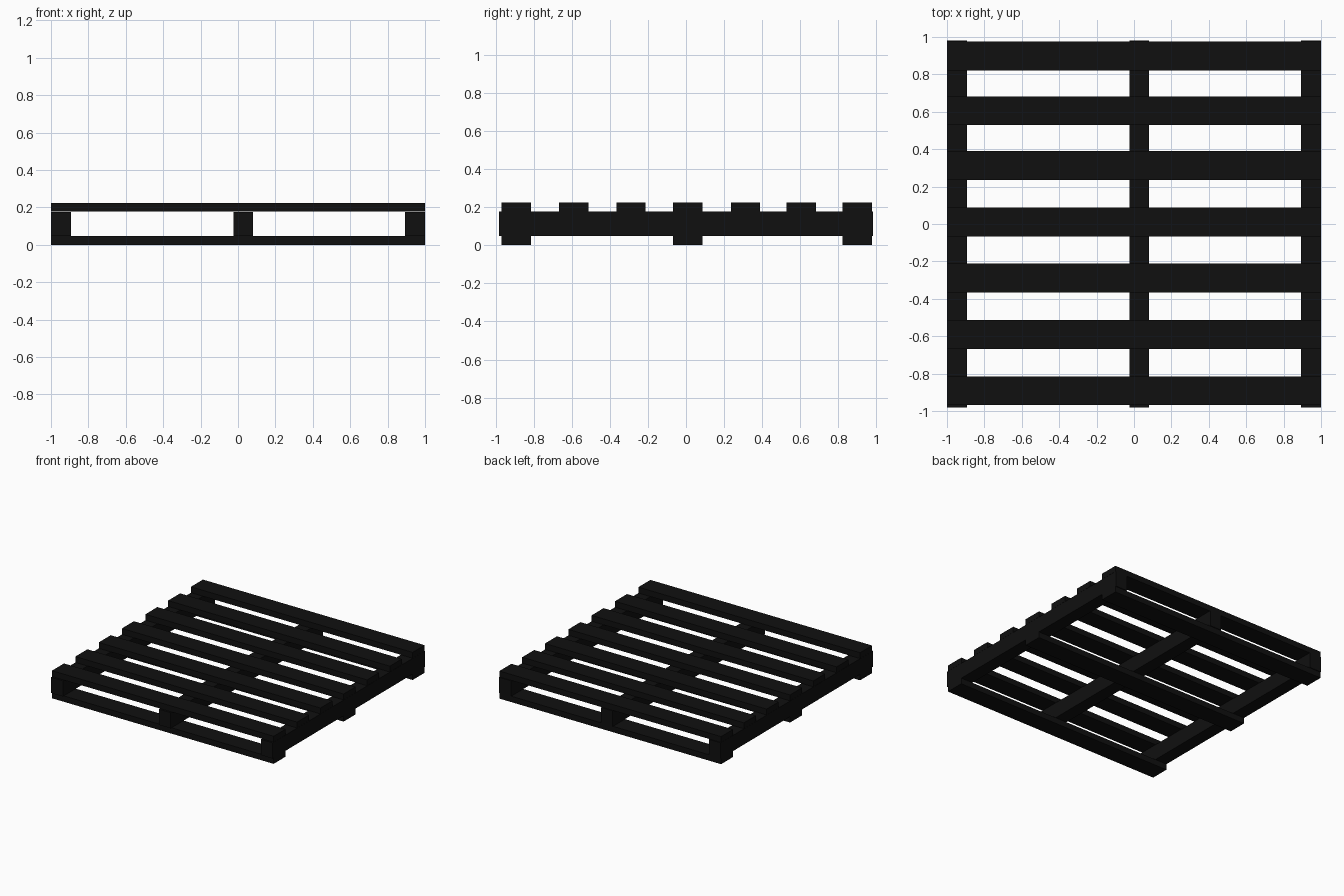
import bpy

if "Cube" in bpy.data.objects:
    bpy.data.objects.remove(bpy.data.objects["Cube"])

dark = bpy.data.materials.new("dark_wood")
dark.diffuse_color = (0.005, 0.005, 0.005, 1)
dark.use_nodes = True
dark.node_tree.nodes["Principled BSDF"].inputs["Base Color"].default_value = dark.diffuse_color


def plank(name, x, y, z):
    """Box spanning the given (min, max) ranges."""
    spans = (x, y, z)
    bpy.ops.mesh.primitive_cube_add(size=1, location=[(a + b) / 2 for a, b in spans])
    ob = bpy.context.object
    ob.name = name
    ob.scale = [b - a for a, b in spans]
    bpy.ops.object.transform_apply(location=False, rotation=False, scale=True)
    ob.data.materials.append(dark)
    return ob


HALF_BOARD = 0.077
BOARD_CENTRES = [-0.892, -0.59, -0.289, 0.01, 0.312, 0.605, 0.899]

# Stringers running front to back
for side, x in (("left", (-1, -0.893)), ("middle", (-0.025, 0.08)), ("right", (0.893, 1))):
    plank(f"{side}_stringer", x, (-0.982, 0.982), (0.048, 0.176))

# Seven deck boards on top, with a base board under every third one
for i, y in enumerate(BOARD_CENTRES):
    depth = (y - HALF_BOARD, y + HALF_BOARD)
    plank(f"deck_board_{i + 1}", (-1, 1), depth, (0.177, 0.225))
    if i % 3 == 0:
        plank(f"base_board_{i // 3 + 1}", (-1, 1), depth, (0, 0.048))
